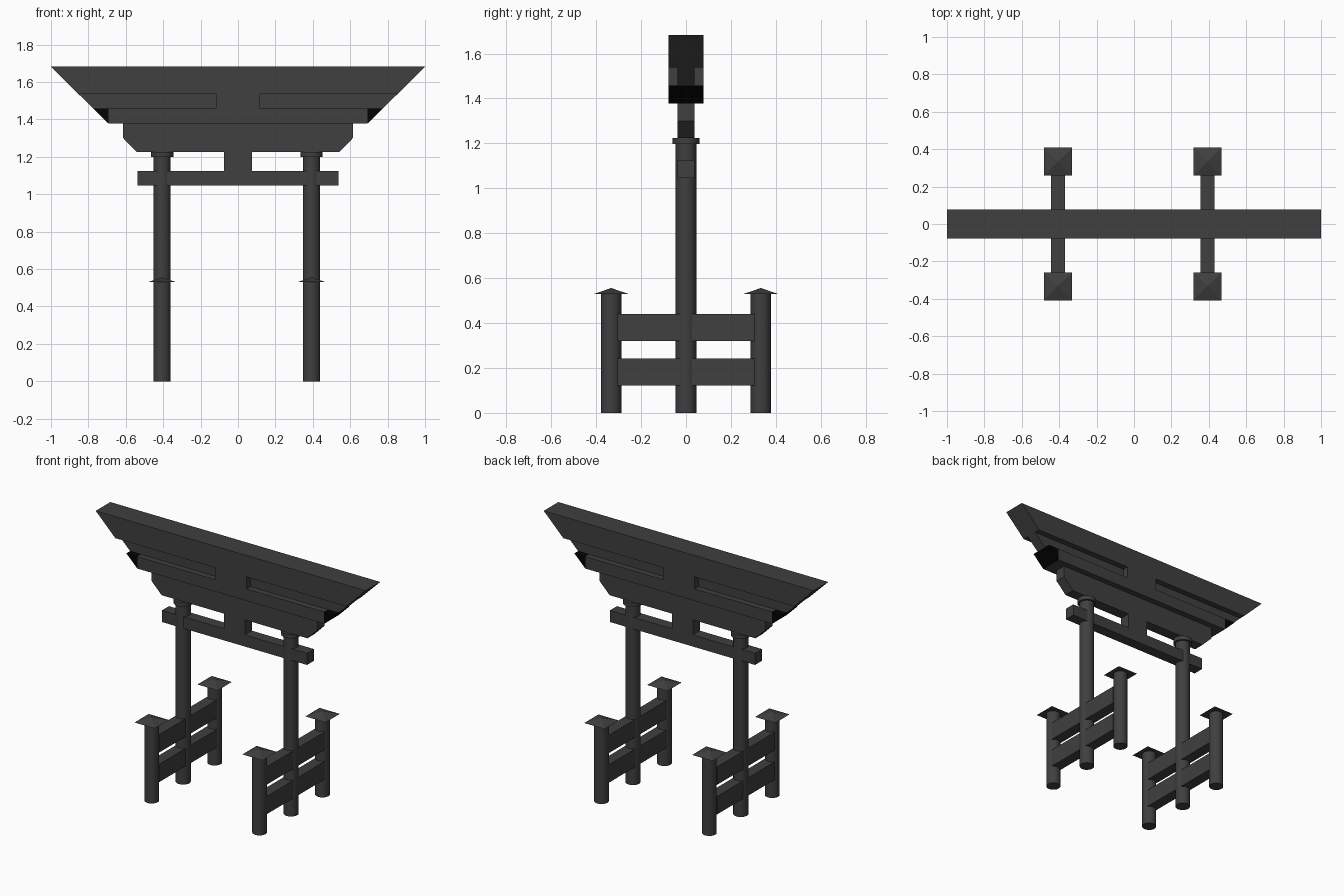
import bpy
import bmesh
from math import radians

cube = bpy.data.objects.get("Cube")
if cube:
    bpy.data.objects.remove(cube)


def make_material(name, value):
    mat = bpy.data.materials.new(name)
    mat.use_nodes = True
    color = (value, value, value, 1)
    mat.diffuse_color = color
    mat.node_tree.nodes["Principled BSDF"].inputs["Base Color"].default_value = color
    return mat


CHARCOAL = make_material("charcoal", 0.05)
BLACK = make_material("black", 0.001)


def finish(name, bm, mat=CHARCOAL):
    bmesh.ops.recalc_face_normals(bm, faces=bm.faces)
    mesh = bpy.data.meshes.new(name)
    bm.to_mesh(mesh)
    bm.free()
    mesh.materials.append(mat)
    obj = bpy.data.objects.new(name, mesh)
    bpy.context.collection.objects.link(obj)
    return obj


def slab(name, outline, half_depth, mat=CHARCOAL):
    """Extrude an x-z outline along y."""
    bm = bmesh.new()
    face = bm.faces.new([bm.verts.new((x, -half_depth, z)) for x, z in outline])
    grown = bmesh.ops.extrude_face_region(bm, geom=[face])["geom"]
    verts = [v for v in grown if isinstance(v, bmesh.types.BMVert)]
    bmesh.ops.translate(bm, verts=verts, vec=(0, 2 * half_depth, 0))
    return finish(name, bm, mat)


def beam(name, half_widths, half_depth):
    """Symmetric beam from (half width, height) pairs, bottom to top."""
    left = [(-x, z) for x, z in reversed(half_widths)]
    return slab(name, half_widths + left, half_depth)


def cone(name, x, y, z0, z1, r0, r1, sides=32, turn=0):
    bm = bmesh.new()
    bmesh.ops.create_cone(bm, cap_ends=True, segments=sides,
                          radius1=r0, radius2=r1, depth=z1 - z0)
    obj = finish(name, bm)
    obj.location = (x, y, (z0 + z1) / 2)
    obj.rotation_euler.z = radians(turn)
    if sides > 4:
        bpy.ops.object.select_all(action="DESELECT")
        obj.select_set(True)
        bpy.context.view_layer.objects.active = obj
        bpy.ops.object.shade_smooth_by_angle(angle=radians(35))
    return obj


DEEP, THIN = 0.077, 0.037

# Roof: top beam, recessed band, centre block, lower beam
beam("roof_top_beam", [(0.855, 1.538), (1.0, 1.682)], DEEP)
beam("roof_recessed_band", [(0.773, 1.458), (0.855, 1.538)], THIN)
beam("roof_centre_block", [(0.117, 1.458), (0.117, 1.538)], DEEP)
beam("roof_lower_beam", [(0.692, 1.378), (0.692, 1.458)], DEEP)

# Black wedge ends of the lower beam
for side, s in (("left", 1), ("right", -1)):
    slab(f"roof_end_wedge_{side}",
         [(s * 0.692, 1.378), (s * 0.773, 1.458), (s * 0.692, 1.458)], DEEP, BLACK)

# Lintel, tie beam and the strut between them
beam("lintel", [(0.54, 1.225), (0.614, 1.3), (0.614, 1.378)], THIN)
beam("tie_beam", [(0.537, 1.046), (0.537, 1.124)], THIN)
beam("centre_strut", [(0.076, 1.124), (0.076, 1.225)], THIN)

# Pillars, each with side posts and cross rails
for side, x in (("left", 0.393), ("right", -0.406)):
    cone(f"pillar_{side}", x, 0, 0, 1.2, 0.046, 0.046)
    cone(f"pillar_collar_{side}", x, 0, 1.198, 1.225, 0.06, 0.06)
    for end, y in (("front", -0.333), ("back", 0.333)):
        cone(f"post_{end}_{side}", x, y, 0, 0.53, 0.045, 0.045)
        cone(f"post_roof_{end}_{side}", x, y, 0.53, 0.556, 0.075 * 2 ** 0.5, 0, 4, 45)
    for level, z in (("lower", 0.122), ("upper", 0.32)):
        slab(f"side_rail_{level}_{side}",
             [(x - THIN, z), (x + THIN, z), (x + THIN, z + 0.12), (x - THIN, z + 0.12)],
             0.305)
